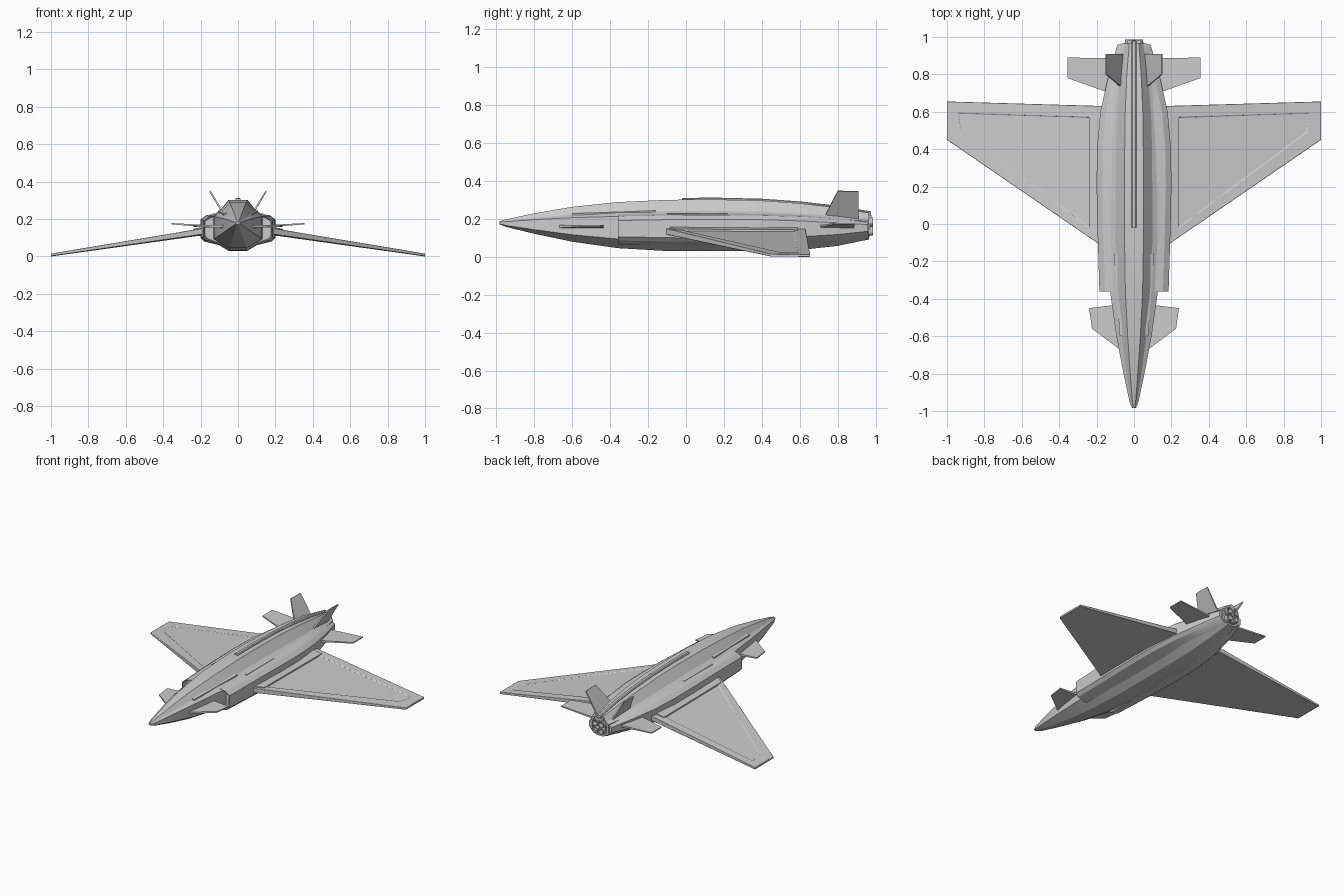
import bpy, bmesh, math
from mathutils import Vector, Matrix

cube = bpy.data.objects.get("Cube")
if cube:
    bpy.data.objects.remove(cube)

grey = bpy.data.materials.new("light_grey")
grey.use_nodes = True
grey.diffuse_color = (0.6, 0.6, 0.6, 1)
grey.node_tree.nodes["Principled BSDF"].inputs["Base Color"].default_value = (0.6, 0.6, 0.6, 1)


def finish(name, bm, mirror=False, bevel=0, smooth=25):
    bmesh.ops.recalc_face_normals(bm, faces=bm.faces)
    mesh = bpy.data.meshes.new(name)
    bm.to_mesh(mesh)
    bm.free()
    mesh.materials.append(grey)
    ob = bpy.data.objects.new(name, mesh)
    bpy.context.collection.objects.link(ob)
    bpy.ops.object.select_all(action='DESELECT')
    ob.select_set(True)
    bpy.context.view_layer.objects.active = ob
    bpy.ops.object.shade_smooth_by_angle(angle=math.radians(smooth))
    if bevel:
        mod = ob.modifiers.new("edge", 'BEVEL')
        mod.width, mod.segments = bevel, 2
        mod.angle_limit = math.radians(50)
    if mirror:
        mod = ob.modifiers.new("mirror", 'MIRROR')
        mod.use_mirror_merge = False
    return ob


def loft(rings):
    """Skin closed rings of points and cap both ends."""
    bm = bmesh.new()
    loops = [[bm.verts.new(p) for p in ring] for ring in rings]
    n = len(loops[0])
    for a, b in zip(loops, loops[1:]):
        for i in range(n):
            j = (i + 1) % n
            bm.faces.new((a[i], a[j], b[j], b[i]))
    bm.faces.new(loops[0])
    bm.faces.new(loops[-1])
    bmesh.ops.recalc_face_normals(bm, faces=bm.faces)
    return bm


def recess(bm, direction, margin, depth):
    """Inset the face looking most in one direction, then sink it."""
    bm.normal_update()
    face = max(bm.faces, key=lambda f: f.normal.dot(Vector(direction)))
    bmesh.ops.inset_region(bm, faces=[face], thickness=margin)
    bmesh.ops.inset_region(bm, faces=[face], thickness=0.004, depth=-depth)


def slab(root, tip, root_off, tip_off):
    """Tapered plate: root and tip are (front, back) points, offsets give thickness."""
    pts = [Vector(p) for p in root + tip[::-1]]
    offs = [Vector(o) / 2 for o in (root_off, root_off, tip_off, tip_off)]
    return loft([[p - o for p, o in zip(pts, offs)], [p + o for p, o in zip(pts, offs)]])


# Faceted fuselage: y, top, bottom, half width
stations = [(-0.985, 0.188, 0.172, 0.010), (-0.95, 0.198, 0.158, 0.024), (-0.8, 0.230, 0.122, 0.056),
            (-0.6, 0.264, 0.080, 0.094), (-0.36, 0.289, 0.046, 0.128), (-0.1, 0.301, 0.031, 0.140),
            (0.15, 0.303, 0.030, 0.140), (0.4, 0.297, 0.030, 0.138), (0.6, 0.283, 0.036, 0.130),
            (0.8, 0.260, 0.058, 0.106), (0.965, 0.232, 0.092, 0.070)]
shape = [(0.36, 1), (0.70, 0.78), (1, 0.69), (1, 0.2), (0.36, 0)]


def body_ring(y, top, bottom, w):
    half = [(w * fx, y, bottom + (top - bottom) * fz) for fx, fz in shape]
    return half + [(-x, yy, z) for x, yy, z in reversed(half)]


bm = loft([body_ring(*s) for s in stations])
recess(bm, (0, 1, 0), 0.012, 0.01)
finish("fuselage", bm, smooth=20)

# Side intakes blending into the tail: y, outer half width, top, bottom, inner x
ducts = [(-0.36, 0.185, 0.214, 0.086, 0.10), (0, 0.196, 0.220, 0.080, 0.10), (0.2, 0.200, 0.220, 0.080, 0.10),
         (0.4, 0.198, 0.218, 0.080, 0.10), (0.6, 0.180, 0.212, 0.086, 0.09),
         (0.8, 0.135, 0.202, 0.098, 0.07), (0.96, 0.088, 0.192, 0.115, 0.04)]
bm = loft([[(i, y, t + 0.012), (o - 0.03, y, t), (o, y, t - 0.022), (o, y, b + 0.02),
            (o - 0.02, y, b), (i, y, b - 0.02)] for y, o, t, b, i in ducts])
recess(bm, (0, -1, 0), 0.006, 0.04)
finish("air_intake", bm, mirror=True, smooth=20)

# Wings with a sunken upper panel
bm = slab([(0.14, -0.14, 0.142), (0.14, 0.63, 0.137)], [(1, 0.45, 0.008), (1, 0.655, 0.007)],
          (0, 0, 0.034), (0, 0, 0.014))
recess(bm, (0, 0, 1), 0.085, 0.005)
finish("wing", bm, mirror=True, bevel=0.004)

# Wing root fairing
bm = slab([(0.17, -0.10, 0.14), (0.17, 0.59, 0.135)], [(0.24, -0.05, 0.13), (0.24, 0.59, 0.126)],
          (0, 0, 0.046), (0, 0, 0.034))
finish("wing_root", bm, mirror=True)

# Foreplanes, tailplanes and canted fins
bm = slab([(0.05, -0.69, 0.160), (0.08, -0.43, 0.160)], [(0.225, -0.56, 0.163), (0.24, -0.45, 0.163)],
          (0, 0, 0.016), (0, 0, 0.008))
finish("foreplane", bm, mirror=True)
bm = slab([(0.06, 0.675, 0.155), (0.06, 0.885, 0.155)], [(0.355, 0.78, 0.175), (0.355, 0.89, 0.175)],
          (0, 0, 0.014), (0, 0, 0.007))
finish("tailplane", bm, mirror=True)
bm = slab([(0.06, 0.725, 0.20), (0.06, 0.91, 0.20)], [(0.149, 0.80, 0.348), (0.149, 0.91, 0.346)],
          (0.010, 0, -0.006), (0.006, 0, -0.003))
finish("tail_fin", bm, mirror=True)

# Dorsal spine following the back
spine = [(-0.02, 0.311), (0.15, 0.313), (0.4, 0.307), (0.6, 0.293), (0.8, 0.270), (0.975, 0.240)]
bm = loft([[(-0.014, y, z - 0.03), (-0.014, y, z - 0.005), (-0.008, y, z), (0.008, y, z),
            (0.014, y, z - 0.005), (0.014, y, z - 0.03)] for y, z in spine])
finish("dorsal_spine", bm)

# Shoulder rails and nose side panels
bm = slab([(0.125, -0.1, 0.224), (0.125, 0.22, 0.224)], [(0.137, -0.1, 0.222), (0.137, 0.22, 0.222)],
          (0, 0, 0.016), (0, 0, 0.012))
finish("shoulder_rail", bm, mirror=True)
bm = slab([(0.06, -0.6, 0.228), (0.085, -0.16, 0.244)], [(0.076, -0.6, 0.224), (0.107, -0.16, 0.240)],
          (0, 0, 0.012), (0, 0, 0.008))
finish("nose_rail", bm, mirror=True)


def tube(bm, x, z, r0, r1, y0, y1, sides):
    """Open-ended pipe along y."""
    rings = []
    for r, y in ((r0, y0), (r0, y1), (r1, y1), (r1, y0)):
        rings.append([bm.verts.new((x + r * math.cos(2 * math.pi * k / sides), y,
                                    z + r * math.sin(2 * math.pi * k / sides))) for k in range(sides)])
    for a, b in zip(rings, rings[1:] + rings[:1]):
        for k in range(sides):
            j = (k + 1) % sides
            bm.faces.new((a[k], a[j], b[j], b[k]))


# Cluster of four exhaust pipes inside a collar
bm = bmesh.new()
tube(bm, 0, 0.16, 0.052, 0.046, 0.94, 0.972, 20)
for sx in (-1, 1):
    for sz in (-1, 1):
        tube(bm, sx * 0.024, 0.16 + sz * 0.024, 0.024, 0.017, 0.94, 0.987, 14)
finish("exhaust_cluster", bm, smooth=35)

# Tail block above the exhaust
bm = bmesh.new()
bmesh.ops.create_cube(bm, size=1, matrix=Matrix.Translation((0, 0.965, 0.212)) @ Matrix.Diagonal((0.07, 0.03, 0.02, 1)))
finish("tail_block", bm)
